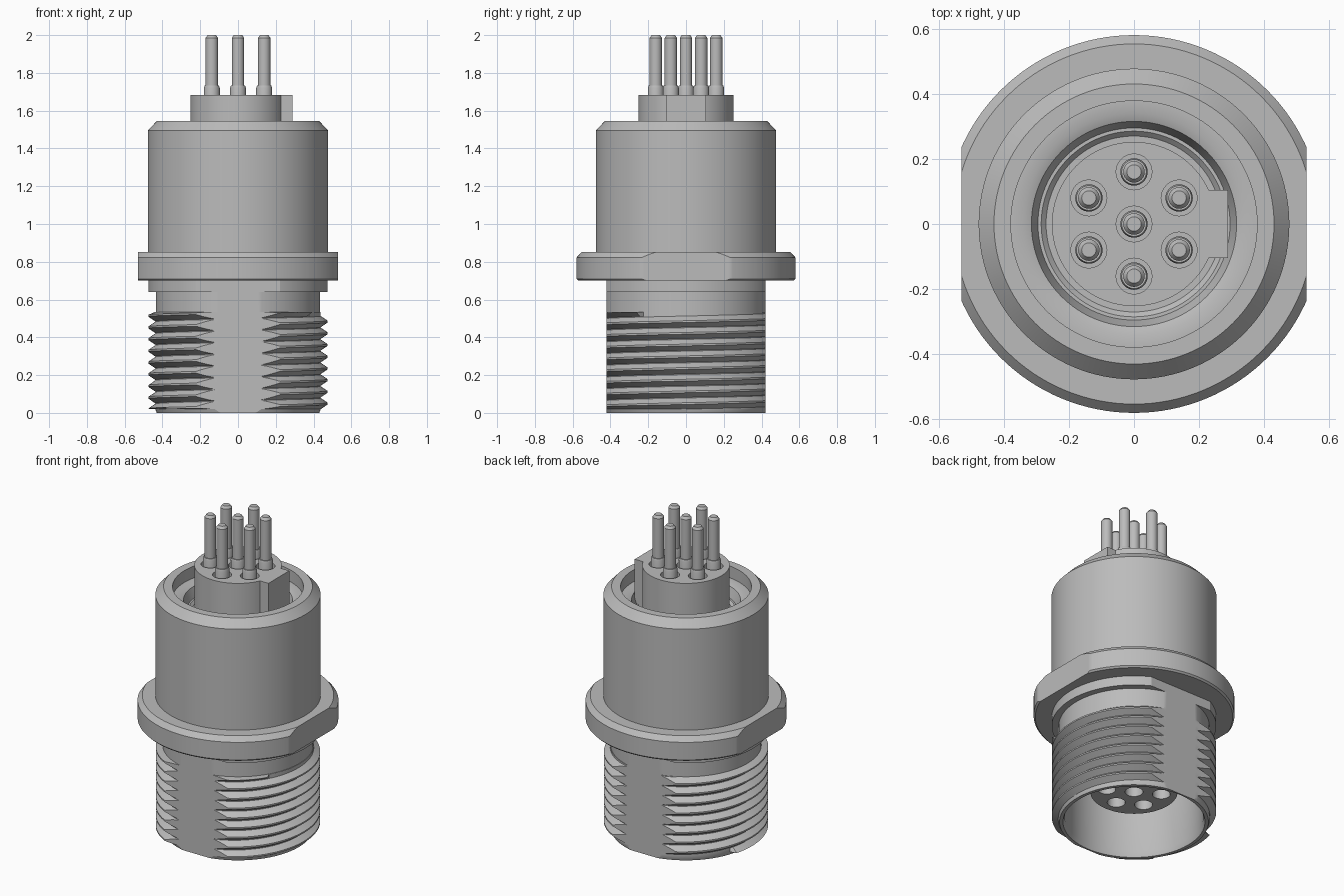
import bpy, bmesh
from math import pi, sin, cos, radians
from mathutils import Matrix, Vector

cube = bpy.data.objects.get("Cube")
if cube:
    bpy.data.objects.remove(cube)

GREY = (0.5, 0.5, 0.5, 1)
metal = bpy.data.materials.new("plain grey")
metal.use_nodes = True
metal.diffuse_color = GREY
metal.node_tree.nodes["Principled BSDF"].inputs["Base Color"].default_value = GREY


def finish(name, bm):
    bmesh.ops.recalc_face_normals(bm, faces=bm.faces)
    mesh = bpy.data.meshes.new(name)
    bm.to_mesh(mesh)
    bm.free()
    mesh.materials.append(metal)
    obj = bpy.data.objects.new(name, mesh)
    bpy.context.collection.objects.link(obj)
    return obj


def smooth(obj):
    bpy.ops.object.select_all(action="DESELECT")
    obj.select_set(True)
    bpy.context.view_layer.objects.active = obj
    bpy.ops.object.shade_smooth_by_angle(angle=radians(25))


def flatten(bm, axis, limit):
    """Mill a pair of opposite flats at +limit and -limit on an axis."""
    for side in (1, -1):
        normal = Vector((0, 0, 0))
        normal[axis] = side
        geom = bm.verts[:] + bm.edges[:] + bm.faces[:]
        bmesh.ops.bisect_plane(bm, geom=geom, plane_co=normal * limit, plane_no=normal)
        for v in bm.verts:
            if v.co[axis] * side > limit:
                v.co[axis] = limit * side
    bmesh.ops.remove_doubles(bm, verts=bm.verts, dist=1e-5)
    bmesh.ops.dissolve_degenerate(bm, edges=bm.edges, dist=1e-5)


def lathe(name, profile, steps=128, closed=False, flat=None, at=(0, 0)):
    """Revolve (radius, z) points; profile may be a function of the turn fraction."""
    bm = bmesh.new()
    columns = []
    for i in range(steps + 1):
        t = i / steps
        points = profile(t) if callable(profile) else profile
        a = 2 * pi * t
        columns.append([bm.verts.new((r * cos(a), r * sin(a), z)) for r, z in points])
    count = len(columns[0])
    for c, d in zip(columns, columns[1:]):
        for j in range(count if closed else count - 1):
            k = (j + 1) % count
            bm.faces.new((c[j], d[j], d[k], c[k]))
    bmesh.ops.remove_doubles(bm, verts=bm.verts, dist=1e-5)
    if flat:
        flatten(bm, *flat)
    bmesh.ops.translate(bm, verts=bm.verts, vec=(*at, 0))
    obj = finish(name, bm)
    smooth(obj)
    return obj


# Threaded lower barrel: helical outer thread, neck, collar and open socket
PITCH, ROOT, CREST = 0.062, 0.438, 0.475
LOW, HIGH = 0.02, 0.535


def barrel_profile(t):
    thread = []
    for k in range(-1, 10):
        for part, r in ((0, ROOT), (0.4, CREST), (0.55, CREST), (0.95, ROOT)):
            z = LOW + (k + part + t) * PITCH
            if z <= LOW or z >= HIGH:
                r = ROOT
            thread.append((r, min(max(z, LOW), HIGH)))
    inside = [(0.24, 0.71), (0.24, 0.5), (0.4, 0.5), (0.4, 0.03), (0.41, 0), (0.43, 0)]
    neck = [(0.435, HIGH), (0.435, 0.64), (CREST, 0.64), (CREST, 0.71)]
    return inside + thread + neck


lathe("threaded_barrel", barrel_profile, closed=True, flat=(1, 0.42))

# Flange with two wrench flats
lathe("flange", [(0.3, 0.7), (0.57, 0.7), (0.58, 0.71), (0.58, 0.822),
                 (0.553, 0.852), (0.3, 0.852)], closed=True, flat=(0, 0.53))

# Upper shell with chamfered rim and stepped recess
lathe("upper_shell", [(0.477, 0.84), (0.477, 1.495), (0.43, 1.545), (0.378, 1.545),
                      (0.378, 1.47), (0.34, 1.47), (0.315, 1.46), (0.295, 1.4),
                      (0.285, 1.4), (0.27, 1.385), (0.24, 1.385), (0.24, 0.84)],
      closed=True)

# Pin layout: one in the middle, six around it
SPOTS = [(0, 0)] + [(0.16 * cos(radians(30 + 60 * i)), 0.16 * sin(radians(30 + 60 * i)))
                    for i in range(6)]


def cylinder(bm, radius, low, high, spot=(0, 0), segments=32):
    bmesh.ops.create_cone(bm, cap_ends=True, segments=segments, radius1=radius,
                          radius2=radius, depth=high - low,
                          matrix=Matrix.Translation((*spot, (low + high) / 2)))


# Insulating insert with pin recesses above and contact holes below
bm = bmesh.new()
cylinder(bm, 0.252, 0.2, 1.682, segments=96)
insert = finish("contact_insert", bm)
bm = bmesh.new()
for spot in SPOTS:
    cylinder(bm, 0.055, 1.63, 1.8, spot)
    cylinder(bm, 0.052, 0.1, 0.5, spot)
cutter = finish("hole_cutter", bm)
cutter.hide_render = True
cut = insert.modifiers.new("holes", "BOOLEAN")
cut.operation, cut.solver, cut.object = "DIFFERENCE", "EXACT", cutter
bpy.context.view_layer.objects.active = insert
bpy.ops.object.modifier_apply(modifier=cut.name)
bpy.data.objects.remove(cutter)
smooth(insert)

# Alignment key on the side of the insert
bm = bmesh.new()
bmesh.ops.create_cube(bm, size=1)
bmesh.ops.scale(bm, verts=bm.verts, vec=(0.06, 0.21, 0.3))
bmesh.ops.translate(bm, verts=bm.verts, vec=(0.258, 0, 1.532))
finish("insert_key", bm)

# Contact pins
for n, spot in enumerate(SPOTS):
    lathe(f"contact_pin_{n + 1}",
          [(0, 1.6), (0.042, 1.6), (0.042, 1.72), (0.038, 1.732), (0.033, 1.732),
           (0.033, 1.985), (0.022, 2), (0, 2)], steps=32, at=spot)
